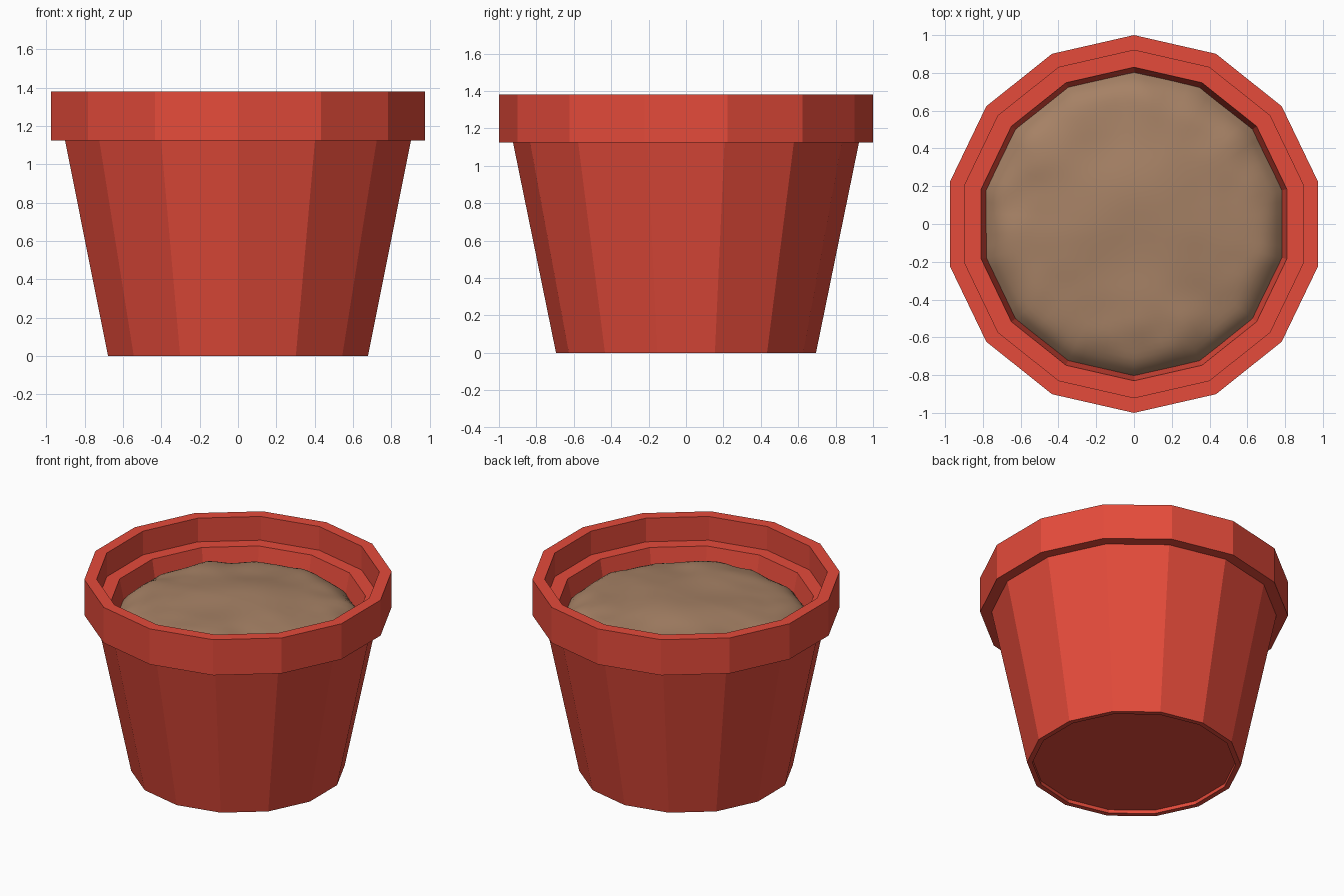
import bpy, bmesh, math
from mathutils import Vector, noise

if "Cube" in bpy.data.objects:
    bpy.data.objects.remove(bpy.data.objects["Cube"])

SIDES = 14


def material(name, color):
    m = bpy.data.materials.new(name)
    m.diffuse_color = (*color, 1)
    m.use_nodes = True
    m.node_tree.nodes["Principled BSDF"].inputs["Base Color"].default_value = m.diffuse_color
    return m


def add_object(name, bm, mat, smooth=False):
    bmesh.ops.recalc_face_normals(bm, faces=bm.faces)
    for f in bm.faces:
        f.smooth = smooth
    me = bpy.data.meshes.new(name)
    bm.to_mesh(me)
    bm.free()
    me.materials.append(mat)
    ob = bpy.data.objects.new(name, me)
    bpy.context.collection.objects.link(ob)
    return ob


def bridge(bm, a, b):
    n = len(a)
    for i in range(n):
        j = (i + 1) % n
        bm.faces.new((a[i], a[j], b[j], b[i]))


# Pot: 14-sided lathe from recessed underside, over the rim, to the inner floor
profile = [(0.66, 0.025), (0.66, 0.0), (0.695, 0.0), (0.925, 1.125), (1.0, 1.125),
           (1.0, 1.38), (0.92, 1.38), (0.92, 1.21), (0.83, 1.21), (0.61, 0.10)]
bm = bmesh.new()
rings = []
for r, z in profile:
    ring = []
    for k in range(SIDES):
        a = math.pi / 2 + k * math.tau / SIDES
        ring.append(bm.verts.new((r * math.cos(a), r * math.sin(a), z)))
    rings.append(ring)
for a, b in zip(rings, rings[1:]):
    bridge(bm, a, b)
bm.faces.new(rings[0])
bm.faces.new(rings[-1])
add_object("pot", bm, material("terracotta", (0.78, 0.07, 0.043)))


# Soil: smooth lumpy mound that follows the polygonal inner wall
def polygon_radius(a):
    step = math.tau / SIDES
    d = (a - math.pi / 2) % step - step / 2
    return math.cos(step / 2) / math.cos(d)


def soil_height(x, y, t):
    lump = noise.noise(Vector((x * 2.5, y * 2.5, 3.1))) * 0.025
    ridge = noise.noise(Vector((x * 6, y * 6, 8.4))) * 0.03 * t ** 3
    return 1.22 - 0.07 * t * t - 0.08 * t ** 14 + (lump + ridge) * (1 - 0.6 * t ** 8)


SEGMENTS, RINGS = 84, 26
bm = bmesh.new()
centre = bm.verts.new((0, 0, soil_height(0, 0, 0)))
previous = None
for i in range(1, RINGS + 1):
    t = i / RINGS
    ring = []
    for k in range(SEGMENTS):
        a = math.pi / 2 + k * math.tau / SEGMENTS
        r = 0.805 * t * (1 + (polygon_radius(a) - 1) * t)
        x, y = r * math.cos(a), r * math.sin(a)
        ring.append(bm.verts.new((x, y, soil_height(x, y, t))))
    if previous:
        bridge(bm, previous, ring)
    else:
        for k in range(SEGMENTS):
            bm.faces.new((centre, ring[k], ring[(k + 1) % SEGMENTS]))
    previous = ring
soil = add_object("soil", bm, material("soil", (0.38, 0.22, 0.13)), True)
if soil.data.polygons[0].normal.z < 0:
    soil.data.flip_normals()
